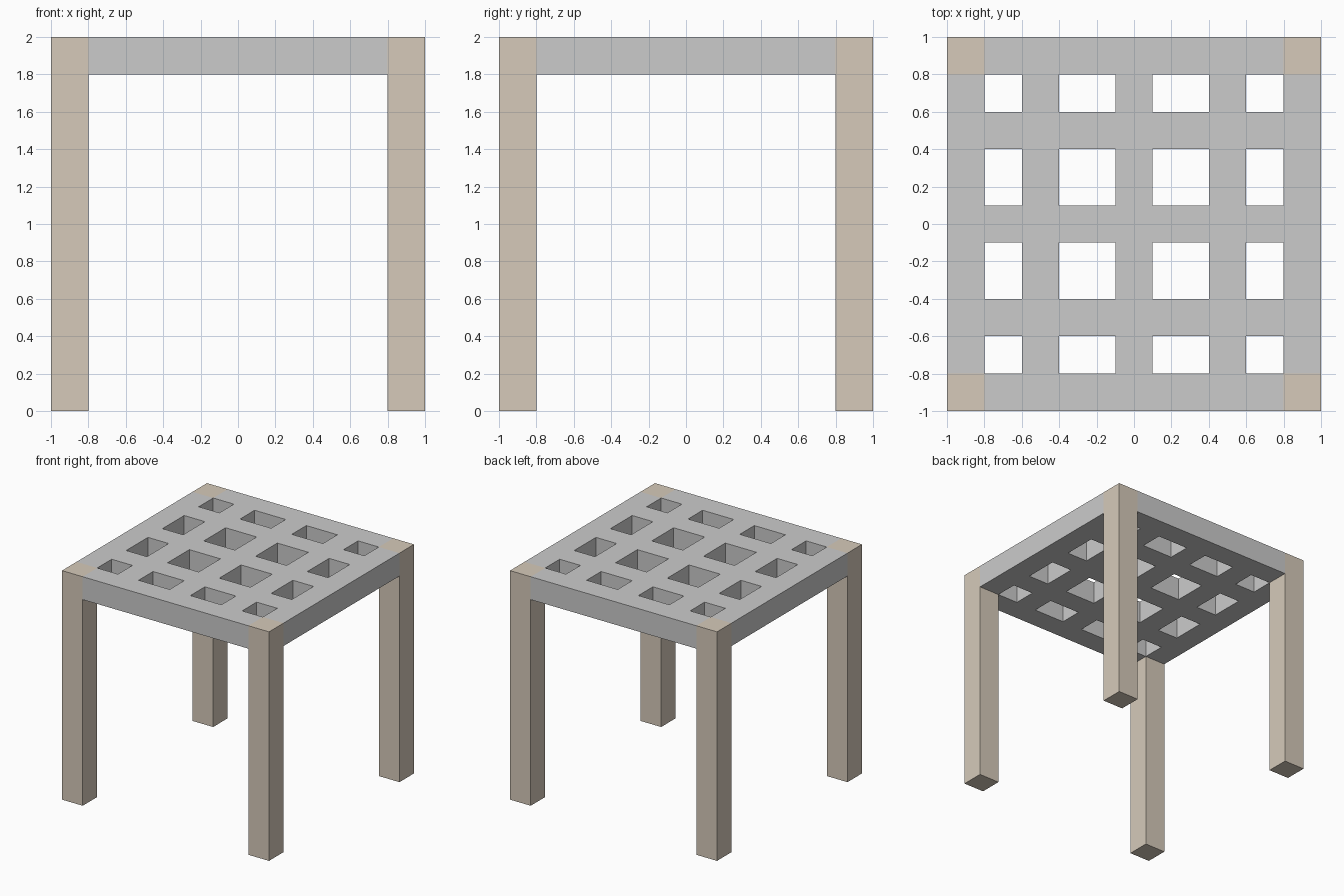
import bpy, bmesh

if "Cube" in bpy.data.objects:
    bpy.data.objects.remove(bpy.data.objects["Cube"])

LEG = 0.2        # leg thickness
TOP = 2.0        # overall height
THICK = 0.2      # lattice depth

wood = bpy.data.materials.new("wood")
wood.diffuse_color = (0.67, 0.59, 0.49, 1)
wood.use_nodes = True
wood.node_tree.nodes["Principled BSDF"].inputs["Base Color"].default_value = wood.diffuse_color


def make_object(name, bm, material=None):
    bmesh.ops.recalc_face_normals(bm, faces=bm.faces)
    mesh = bpy.data.meshes.new(name)
    bm.to_mesh(mesh)
    bm.free()
    if material:
        mesh.materials.append(material)
    obj = bpy.data.objects.new(name, mesh)
    bpy.context.collection.objects.link(obj)
    return obj


# Four square corner legs running flush to the top
for y_name, sy in (("front", -1), ("back", 1)):
    for x_name, sx in (("left", -1), ("right", 1)):
        bm = bmesh.new()
        bmesh.ops.create_cube(bm, size=1)
        bmesh.ops.scale(bm, vec=(LEG, LEG, TOP), verts=bm.verts)
        bmesh.ops.translate(bm, vec=(sx * 0.9, sy * 0.9, TOP / 2), verts=bm.verts)
        make_object(f"{y_name}_{x_name}_leg", bm, wood)

# Lattice seat: even intervals are bars, odd intervals are openings
cuts = [-1, -0.8, -0.6, -0.4, -0.1, 0.1, 0.4, 0.6, 0.8, 1]
last = len(cuts) - 2
bm = bmesh.new()
grid = [[bm.verts.new((x, y, TOP - THICK)) for y in cuts] for x in cuts]
for i in range(last + 1):
    for j in range(last + 1):
        opening = i % 2 == 1 and j % 2 == 1
        corner = i in (0, last) and j in (0, last)   # occupied by the legs
        if not opening and not corner:
            bm.faces.new((grid[i][j], grid[i + 1][j],
                          grid[i + 1][j + 1], grid[i][j + 1]))
bmesh.ops.delete(bm, geom=[v for v in bm.verts if not v.link_faces], context='VERTS')

# Give the lattice its depth
result = bmesh.ops.extrude_face_region(bm, geom=bm.faces[:], use_keep_orig=True)
raised = [g for g in result["geom"] if isinstance(g, bmesh.types.BMVert)]
bmesh.ops.translate(bm, vec=(0, 0, THICK), verts=raised)
make_object("lattice_seat", bm)
